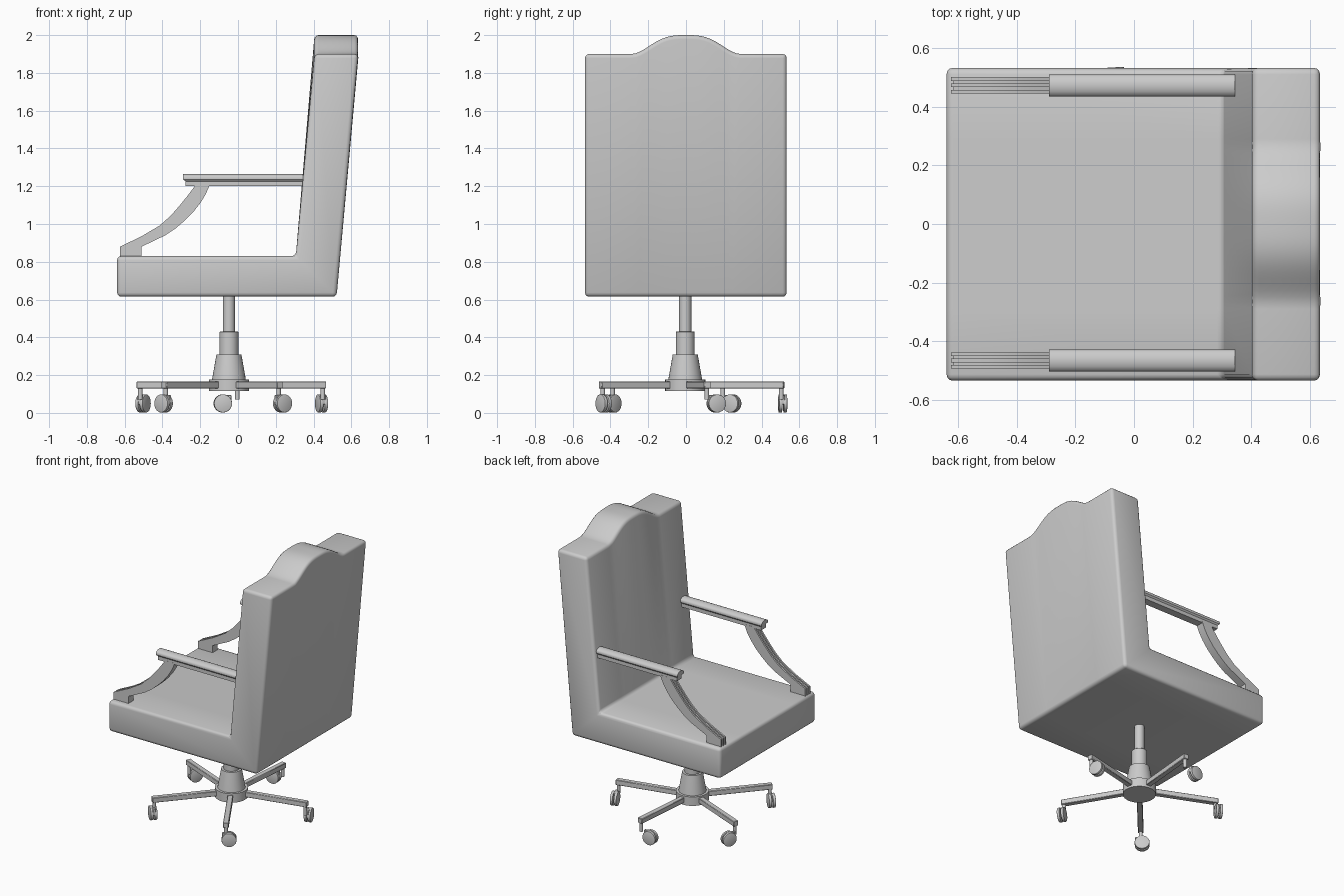
import bpy, bmesh, math
from mathutils import Vector, Matrix

cube = bpy.data.objects.get("Cube")
if cube:
    bpy.data.objects.remove(cube, do_unlink=True)

grey = bpy.data.materials.new("plain_grey")
grey.use_nodes = True
COLOUR = (0.6, 0.6, 0.6, 1)
grey.diffuse_color = COLOUR
grey.node_tree.nodes["Principled BSDF"].inputs["Base Color"].default_value = COLOUR


def finish(name, bm, bevel=0.0, segments=3, angle=40):
    """Bevel the hard edges, shade smooth by angle and link the object."""
    bmesh.ops.recalc_face_normals(bm, faces=bm.faces)
    if bevel:
        hard = [e for e in bm.edges if e.calc_face_angle(0) > math.radians(45)]
        bmesh.ops.bevel(bm, geom=hard, offset=bevel, segments=segments,
                        profile=0.5, affect='EDGES', clamp_overlap=True)
    mesh = bpy.data.meshes.new(name)
    bm.to_mesh(mesh)
    bm.free()
    mesh.materials.append(grey)
    obj = bpy.data.objects.new(name, mesh)
    bpy.context.collection.objects.link(obj)
    bpy.ops.object.select_all(action='DESELECT')
    obj.select_set(True)
    bpy.context.view_layer.objects.active = obj
    bpy.ops.object.shade_smooth_by_angle(angle=math.radians(angle))
    return obj


def loft(rings):
    """Skin closed rings of equal length and cap both ends."""
    bm = bmesh.new()
    loops = [[bm.verts.new(p) for p in ring] for ring in rings]
    for a, b in zip(loops, loops[1:]):
        for i in range(len(a)):
            j = (i + 1) % len(a)
            bm.faces.new((a[i], a[j], b[j], b[i]))
    bm.faces.new(loops[0])
    bm.faces.new(loops[-1])
    return bm


def lathe(name, profile, centre, sides=32):
    """Turn (radius, height) pairs around an upright axis."""
    rings = [[(centre[0] + r * math.cos(2 * math.pi * i / sides),
               centre[1] + r * math.sin(2 * math.pi * i / sides), z)
              for i in range(sides)] for r, z in profile]
    return finish(name, loft(rings))


# Upholstered seat and back: one L-shaped section swept across, with a crest
def crest_height(y):
    t = min(1, abs(y) / 0.29)
    return 1.9 + 0.05 * (1 + math.cos(math.pi * t ** 1.5))


def body_ring(y):
    top = crest_height(y)
    return [(x, y, z) for x, z in ((-0.64, 0.615), (0.522, 0.615), (0.637, top),
                                   (0.405, top), (0.306, 0.83), (-0.64, 0.83))]


stations = [-0.535] + [-0.29 + 0.58 * i / 28 for i in range(29)] + [0.533]
finish("seat_and_back", loft([body_ring(y) for y in stations]), bevel=0.022, angle=35)

# Arm supports: curved, with two grooves running along the upper face
UPPER = [(-0.625, 0.82), (-0.625, 0.88), (-0.51, 0.935), (-0.413, 0.993),
         (-0.355, 1.045), (-0.307, 1.10), (-0.265, 1.152), (-0.222, 1.21)]
LOWER = [(-0.148, 1.21), (-0.172, 1.155), (-0.20, 1.11), (-0.238, 1.062),
         (-0.28, 1.02), (-0.33, 0.977), (-0.385, 0.94), (-0.51, 0.88), (-0.51, 0.82)]
LANES = [-0.028, -0.016, -0.006, 0.006, 0.016, 0.028]


def arm_support(name, centre):
    rings = []
    for k in range(len(LANES) - 1):
        depth = 0.009 * (k % 2)
        for y in LANES[k:k + 2]:
            rings.append([(x + depth, centre + y, z - depth * 0.6) for x, z in UPPER]
                         + [(x, centre + y, z) for x, z in LOWER])
    finish(name, loft(rings), angle=30)


# Arm pads: narrow base below a wider rounded top, running into the back
def arm_pad(name, centre):
    half = [(0.027, 1.2), (0.027, 1.226), (0.036, 1.236), (0.037, 1.247),
            (0.032, 1.256), (0.021, 1.262), (0.008, 1.266)]
    outline = half + [(-y, z) for y, z in reversed(half)]
    rings = []
    for x in (-0.29, 0.345):
        rings.append([(x + (0.012 if z < 1.23 and x < 0 else 0), centre + y, z)
                      for y, z in outline])
    finish(name, loft(rings), angle=35)


for side, y in (("left", 0.473), ("right", -0.466)):
    arm_support(side + "_arm_support", y)
    arm_pad(side + "_arm_pad", y)

# Central column
HUB = Vector((-0.048, -0.004, 0))
lathe("hub", [(0.106, 0.115), (0.106, 0.178)], HUB)
lathe("column_cone", [(0.09, 0.17), (0.088, 0.185), (0.066, 0.31)], HUB)
lathe("column_sleeve", [(0.05, 0.30), (0.05, 0.428), (0.046, 0.432)], HUB)
lathe("gas_lift", [(0.032, 0.42), (0.032, 0.63)], HUB)


# Five legs with swivelled twin-wheel casters
def box(name, size, matrix):
    bm = bmesh.new()
    bmesh.ops.create_cube(bm, size=1, matrix=matrix @ Matrix.Diagonal((*size, 1)))
    return finish(name, bm, bevel=0.003, segments=1)


SWIVELS = (5.5, 8.6, -5.4, -1, 2.3)
for i, swivel in enumerate(SWIVELS):
    angle = 13 + 72 * i
    turn = Matrix.Translation(HUB) @ Matrix.Rotation(math.radians(angle), 4, 'Z')
    box(f"leg_{i + 1}", (0.47, 0.036, 0.036), turn @ Matrix.Translation((0.29, 0, 0.148)))
    lathe(f"caster_stem_{i + 1}", [(0.012, 0.07), (0.012, 0.14)],
          turn @ Vector((0.51, 0, 0)), 16)
    wheel = (Matrix.Translation(HUB) @ Matrix.Rotation(math.radians(angle + swivel), 4, 'Z')
             @ Matrix.Translation((0.517, 0, 0.05)))
    side = -1 if swivel > 0 else 1
    box(f"caster_fork_{i + 1}", (0.02, 0.06, 0.05),
        wheel @ Matrix.Translation((0, side * 0.015, 0.02)))
    for label, offset in (("inner", -0.013), ("outer", 0.013)):
        bm = bmesh.new()
        bmesh.ops.create_cone(
            bm, cap_ends=True, segments=28, radius1=0.048, radius2=0.048, depth=0.018,
            matrix=wheel @ Matrix.Translation((offset, 0, 0))
            @ Matrix.Rotation(math.pi / 2, 4, 'Y'))
        finish(f"caster_{label}_wheel_{i + 1}", bm, bevel=0.003, segments=2)
